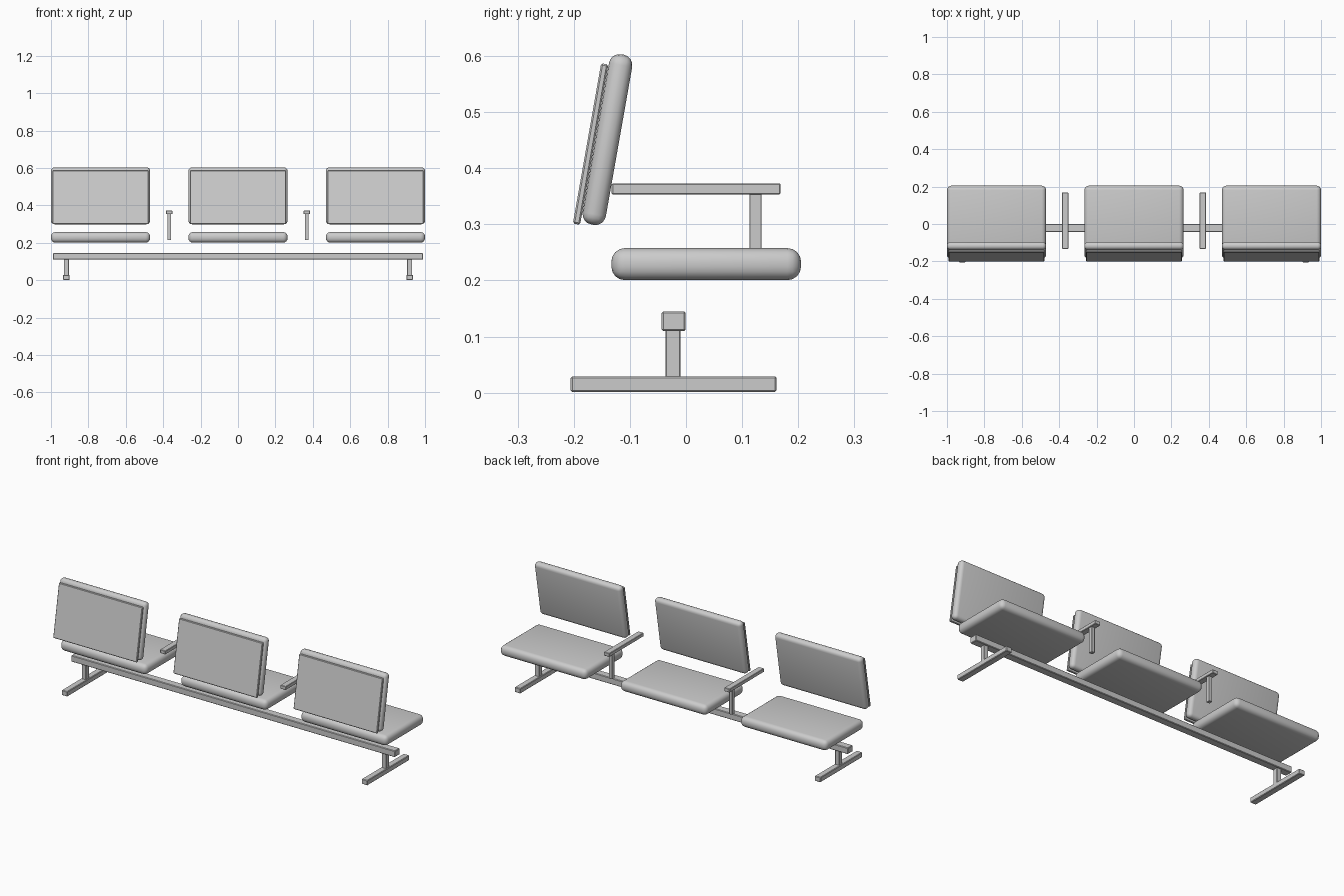
import bpy
import math

# Remove the default cube
cube = bpy.data.objects.get("Cube")
if cube:
    bpy.data.objects.remove(cube, do_unlink=True)

# Single light grey finish
grey = bpy.data.materials.new("light_grey")
grey.use_nodes = True
tone = (0.6, 0.6, 0.6, 1)
grey.diffuse_color = tone
grey.node_tree.nodes["Principled BSDF"].inputs["Base Color"].default_value = tone


def block(name, centre, size, bevel, segments=1, tilt=0.0):
    """Box with rounded edges, tilted about the x axis."""
    bpy.ops.mesh.primitive_cube_add(size=1, location=centre)
    ob = bpy.context.object
    ob.name = name
    ob.scale = size
    bpy.ops.object.transform_apply(location=False, rotation=False, scale=True)
    mod = ob.modifiers.new("rounded_edges", "BEVEL")
    mod.width = bevel
    mod.segments = segments
    bpy.ops.object.modifier_apply(modifier=mod.name)
    ob.rotation_euler.x = tilt
    ob.data.materials.append(grey)
    if segments > 1:
        bpy.ops.object.shade_smooth_by_angle(angle=math.radians(35))
    return ob


RECLINE = math.radians(-10)

# Long support beam
block("support_beam", (0, -0.022, 0.127), (1.98, 0.043, 0.035), 0.003)

# Legs and floor feet at both ends
for side, x in (("right", -0.918), ("left", 0.918)):
    block(side + "_leg", (x, -0.023, 0.07), (0.027, 0.027, 0.09), 0.002)
    block(side + "_foot", (x, -0.022, 0.015), (0.035, 0.367, 0.028), 0.003)

# Three seats, each with cushion, backrest and rear panel
for side, x in (("right", -0.735), ("middle", 0), ("left", 0.735)):
    block(side + "_seat", (x, 0.036, 0.229), (0.53, 0.338, 0.057), 0.024, 4)
    block(side + "_backrest", (x, -0.14, 0.451), (0.53, 0.042, 0.308), 0.019, 4, RECLINE)
    block(side + "_back_panel", (x, -0.17, 0.443), (0.512, 0.013, 0.29), 0.003, 1, RECLINE)

# Armrests between the seats
for side, x in (("right", -0.368), ("left", 0.368)):
    block(side + "_armrest", (x, 0.018, 0.363), (0.033, 0.301, 0.02), 0.002)
    block(side + "_armrest_post", (x, 0.124, 0.285), (0.02, 0.021, 0.14), 0.001)
